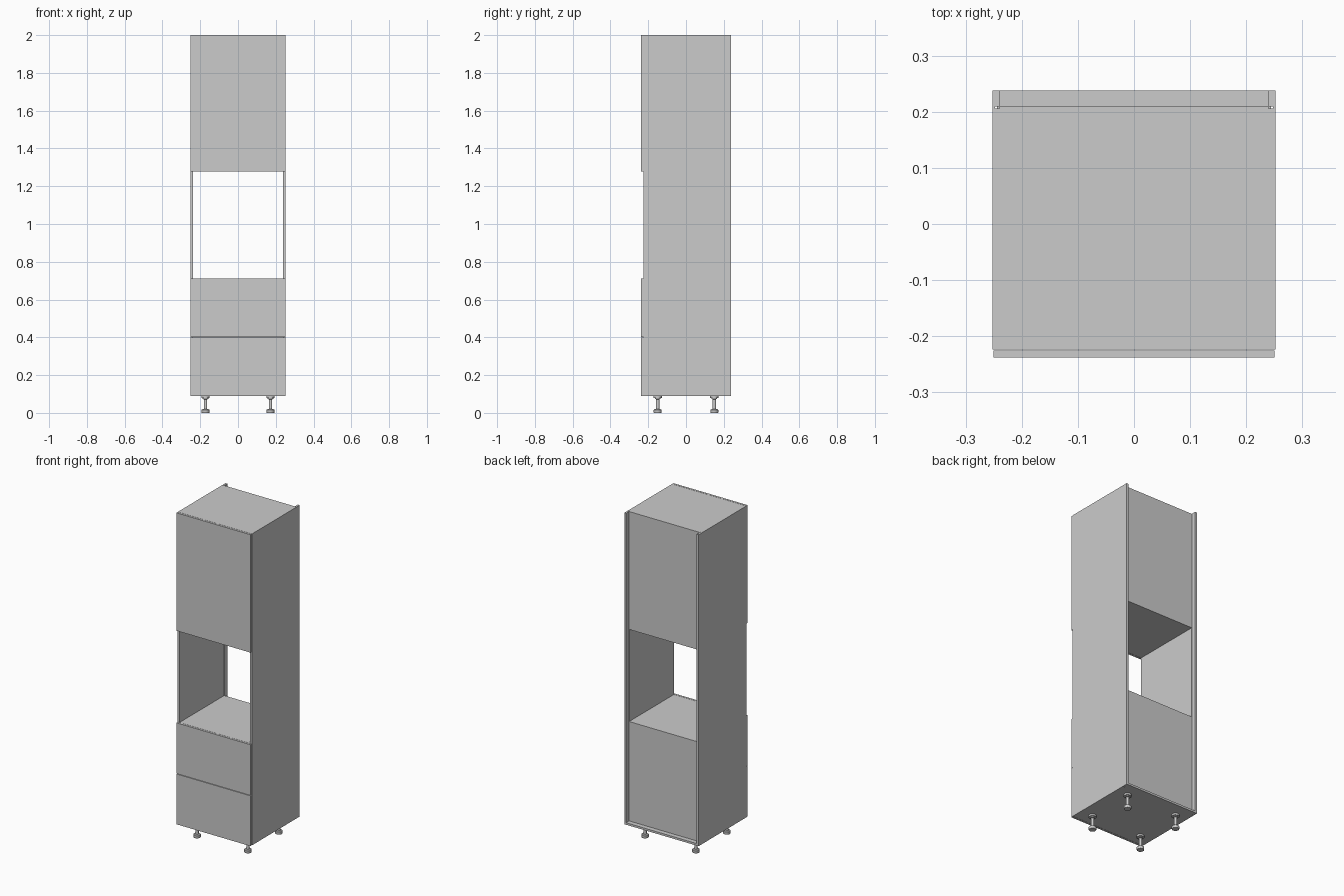
import bpy, bmesh

if "Cube" in bpy.data.objects:
    bpy.data.objects.remove(bpy.data.objects["Cube"])

W, D, T = 0.252, 0.238, 0.0125      # half width, half depth, board thickness
INNER = W - T
Z0, Z1 = 0.09, 2.0
FRONT = -0.224                      # front edge of the carcass
BACK = 0.209                        # rear face of the back panels
OPEN0, OPEN1 = 0.712, 1.277         # oven opening


def make_object(name, bm):
    bmesh.ops.recalc_face_normals(bm, faces=bm.faces)
    mesh = bpy.data.meshes.new(name)
    bm.to_mesh(mesh)
    bm.free()
    obj = bpy.data.objects.new(name, mesh)
    bpy.context.collection.objects.link(obj)
    return obj


def extrude_profile(name, pts, z0, z1):
    bm = bmesh.new()
    face = bm.faces.new([bm.verts.new((x, y, z0)) for x, y in pts])
    ext = bmesh.ops.extrude_face_region(bm, geom=[face])
    verts = [v for v in ext["geom"] if isinstance(v, bmesh.types.BMVert)]
    bmesh.ops.translate(bm, verts=verts, vec=(0, 0, z1 - z0))
    return make_object(name, bm)


def board(name, half_x, y0, y1, z0, z1):
    return extrude_profile(name, [(-half_x, y0), (half_x, y0), (half_x, y1), (-half_x, y1)], z0, z1)


def lathe(name, profile, loc, sides=20):
    bm = bmesh.new()
    verts = [bm.verts.new((r, 0, z)) for r, z in profile]
    edges = [bm.edges.new(p) for p in zip(verts, verts[1:])]
    bmesh.ops.spin(bm, geom=verts + edges, cent=(0, 0, 0), axis=(0, 0, 1),
                   angle=6.283185307, steps=sides)
    bmesh.ops.remove_doubles(bm, verts=bm.verts, dist=0.00005)
    obj = make_object(name, bm)
    obj.location = loc
    return obj


# Side panels, grooved on the inside for the back panel
G0, G1, GX = 0.2055, BACK, 0.2475
for side, s in (("left", -1), ("right", 1)):
    pts = [(INNER, FRONT), (W, FRONT), (W, D), (INNER, D),
           (INNER, G1), (GX, G1), (GX, G0), (INNER, G0)]
    extrude_profile(side + "_side_panel", [(s * x, y) for x, y in pts], Z0, Z1)

# Horizontal boards: the bottom runs the full depth, the others stop at the back panel
board("bottom_panel", INNER, FRONT, D, Z0, Z0 + T)
board("oven_shelf", INNER, FRONT, BACK, OPEN0 - T, OPEN0)
board("upper_shelf", INNER, FRONT, BACK, OPEN1, OPEN1 + T)
board("top_panel", INNER, FRONT, BACK, Z1 - T, Z1)

# Thin back panels, open behind the oven
board("lower_back_panel", 0.2445, G0, BACK, Z0 + T, OPEN0 - T)
board("upper_back_panel", 0.2445, G0, BACK, OPEN1 + T, Z1 - T)

# Door and drawer fronts, with a hairline gap to the carcass
for name, z0, z1 in (("lower_drawer_front", Z0, 0.3985),
                     ("upper_drawer_front", 0.4015, OPEN0),
                     ("upper_door", OPEN1, Z1)):
    board(name, 0.2505, -D, FRONT - 0.0015, z0, z1)

# Adjustable legs: foot disc, stem and mounting plate
leg_profile = [(0, 0), (0.020, 0), (0.021, 0.002), (0.021, 0.016), (0.018, 0.019),
               (0.009, 0.020), (0.009, 0.072), (0.015, 0.074), (0.015, 0.079),
               (0.022, 0.079), (0.022, 0.09), (0, 0.09)]
for ny, y in (("front", -0.15), ("back", 0.15)):
    for nx, x in (("left", -0.172), ("right", 0.172)):
        leg = lathe(f"{ny}_{nx}_leg", leg_profile, (x, y, 0))
        bpy.ops.object.select_all(action='DESELECT')
        leg.select_set(True)
        bpy.context.view_layer.objects.active = leg
        bpy.ops.object.shade_smooth_by_angle()
